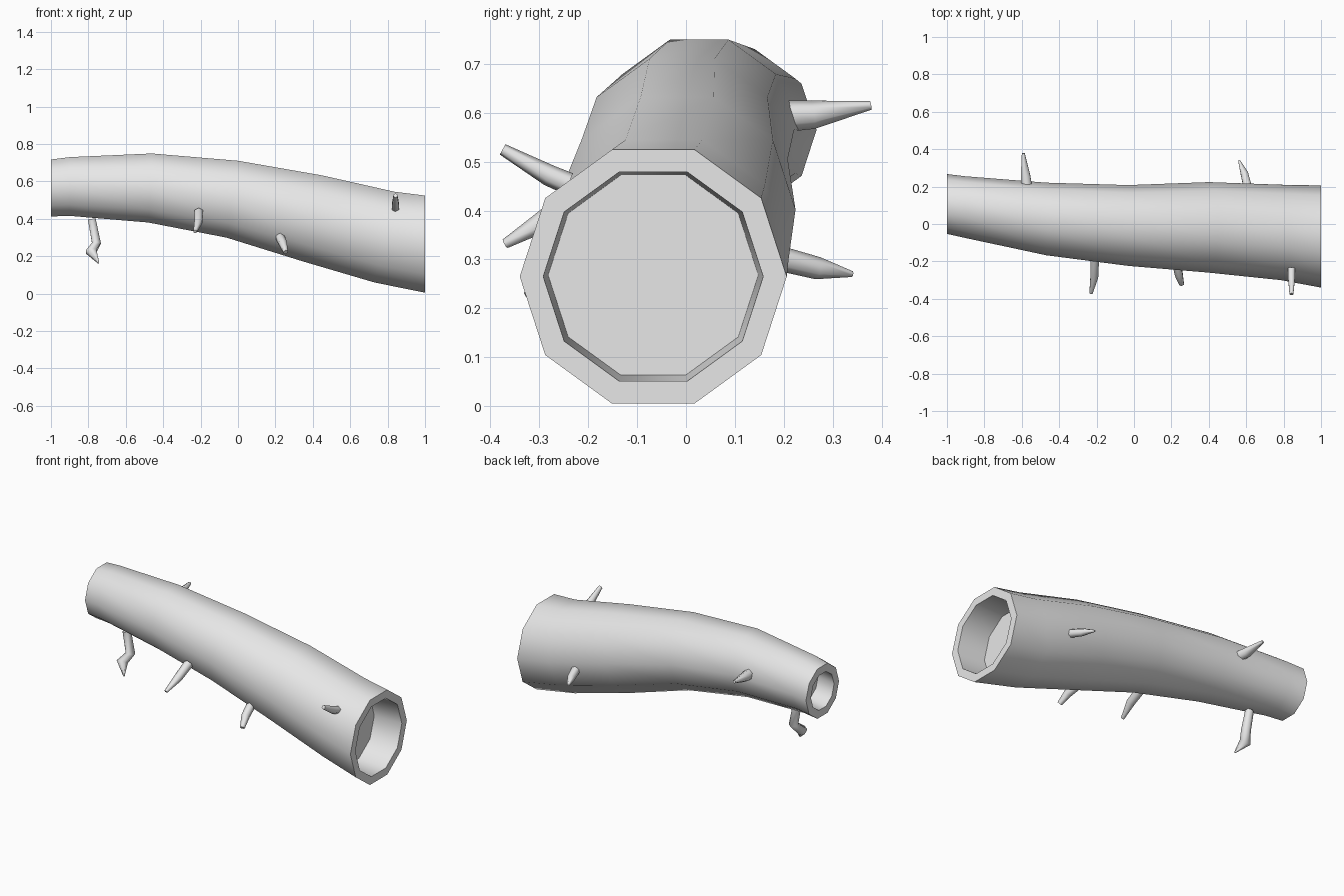
import bpy, bmesh, math
from mathutils import Vector

cube = bpy.data.objects.get("Cube")
if cube:
    bpy.data.objects.remove(cube, do_unlink=True)

mat = bpy.data.materials.new("pale_grey")
mat.use_nodes = True
GREY = (0.8, 0.8, 0.8, 1)
mat.diffuse_color = GREY
mat.node_tree.nodes["Principled BSDF"].inputs["Base Color"].default_value = GREY


def finish(bm, name, angle):
    bmesh.ops.recalc_face_normals(bm, faces=bm.faces)
    mesh = bpy.data.meshes.new(name)
    bm.to_mesh(mesh)
    bm.free()
    mesh.materials.append(mat)
    ob = bpy.data.objects.new(name, mesh)
    bpy.context.collection.objects.link(ob)
    bpy.ops.object.select_all(action='DESELECT')
    ob.select_set(True)
    bpy.context.view_layer.objects.active = ob
    bpy.ops.object.shade_smooth_by_angle(angle=math.radians(angle))
    return ob


def loft(bm, rings):
    """Skin a list of vertex rings and cap both ends."""
    for a, b in zip(rings, rings[1:]):
        n = len(a)
        for i in range(n):
            j = (i + 1) % n
            bm.faces.new((a[i], a[j], b[j], b[i]))
    bm.faces.new(rings[0])
    bm.faces.new(rings[-1])


# Log: stations of x, y, z, radius, lean of the ring
SIDES = 10
WALL = 0.048
stations = [
    (-1.0, 0.107, 0.565, 0.160, 0),
    (-0.9, 0.090, 0.573, 0.165, 0),
    (-0.47, 0.027, 0.565, 0.194, 0.05),
    (-0.03, -0.008, 0.505, 0.216, 0.15),
    (0.40, -0.018, 0.402, 0.242, 0.22),
    (0.785, -0.045, 0.302, 0.255, 0.22),
    (1.0, -0.067, 0.265, 0.273, 0),
]


def log_ring(bm, x, y, z, r, lean):
    ring = []
    for i in range(SIDES):
        a = 2 * math.pi * i / SIDES
        h = r * math.sin(a)
        ring.append(bm.verts.new((x + lean * h, y + r * math.cos(a), z + h)))
    return ring


def hollow(x, y, z, r, lean):
    return (x, y, z, r - WALL, lean)


bm = bmesh.new()
first, last = stations[0], stations[-1]
left_floor = (-0.88, 0.088, 0.573, 0.110, 0)
right_floor = (0.82, -0.067, 0.268, 0.215, 0)
path = [left_floor, hollow(*first)] + stations + [hollow(*last), right_floor]
loft(bm, [log_ring(bm, *p) for p in path])
finish(bm, "hollow_log", 45)


# Broken twigs: each path point is position and radius
def twig(name, points, sides=6):
    bm = bmesh.new()
    pos = [Vector(p[:3]) for p in points]
    rings = []
    for i, p in enumerate(points):
        d = (pos[min(i + 1, len(pos) - 1)] - pos[max(i - 1, 0)]).normalized()
        u = d.cross(Vector((1, 0, 0))).normalized()
        v = d.cross(u)
        rings.append([bm.verts.new(pos[i] + p[3] * (
            u * math.cos(2 * math.pi * k / sides) +
            v * math.sin(2 * math.pi * k / sides))) for k in range(sides)])
    loft(bm, rings)
    finish(bm, name, 62)


twig("hanging_twig", [(-0.782, 0.04, 0.40, 0.024), (-0.757, 0.04, 0.27, 0.027),
                      (-0.785, 0.0, 0.225, 0.032), (-0.745, -0.04, 0.163, 0.004)])
twig("front_twig_right", [(-0.21, -0.18, 0.435, 0.027), (-0.212, -0.28, 0.385, 0.024),
                          (-0.23, -0.37, 0.332, 0.010)])
twig("front_twig_middle", [(0.225, -0.20, 0.30, 0.026), (0.24, -0.27, 0.27, 0.024),
                           (0.255, -0.322, 0.222, 0.014)])
twig("front_twig_left", [(0.842, -0.24, 0.455, 0.023), (0.842, -0.28, 0.472, 0.022),
                         (0.842, -0.375, 0.525, 0.012)])
twig("back_twig_right", [(-0.572, 0.19, 0.592, 0.033), (-0.58, 0.26, 0.596, 0.029),
                         (-0.592, 0.378, 0.615, 0.009)])
twig("back_twig_left", [(0.612, 0.18, 0.305, 0.026), (0.59, 0.27, 0.282, 0.023),
                        (0.562, 0.34, 0.27, 0.006)])
